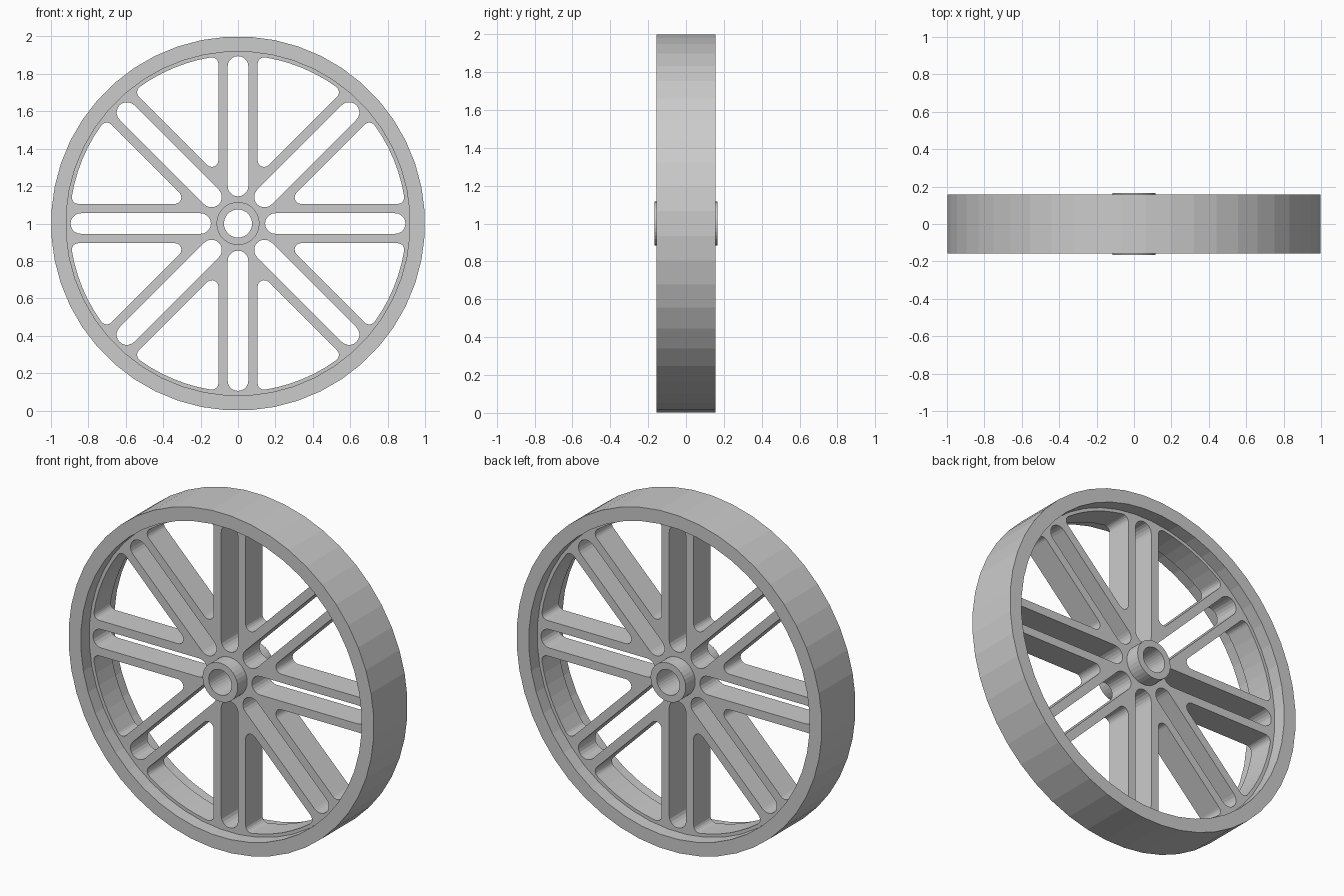
import bpy
from math import pi, sin, asin, radians
from mathutils import Vector, Matrix

cube = bpy.data.objects.get("Cube")
if cube:
    bpy.data.objects.remove(cube, do_unlink=True)

SPOKES = 8
SLOT_HALF = 0.055      # half the gap between paired bars
BAR_EDGE = 0.105       # outer side of each bar from the spoke axis
SLOT_IN, SLOT_OUT = 0.145, 0.895
WINDOW_R = 0.9
FILLET = 0.035


def polar(r, a):
    return Matrix.Rotation(a, 2) @ Vector((r, 0))


def arc(centre, r, start, end, steps):
    return [centre + polar(r, start + (end - start) * i / steps)
            for i in range(steps + 1)]


def circle(r, steps, phase=0):
    return arc(Vector((0, 0)), r, phase, phase + 2 * pi, steps)[:-1]


def turned(points, angle):
    return [Matrix.Rotation(angle, 2) @ p for p in points]


def extruded(name, outlines, depth):
    """Fill nested outlines and extrude them along y."""
    curve = bpy.data.curves.new(name, "CURVE")
    curve.dimensions = "2D"
    curve.fill_mode = "BOTH"
    curve.extrude = depth / 2
    for points in outlines:
        spline = curve.splines.new("POLY")
        spline.points.add(len(points) - 1)
        for target, p in zip(spline.points, points):
            target.co = (p.x, p.y, 0, 1)
        spline.use_cyclic_u = True
        spline.use_smooth = False
    obj = bpy.data.objects.new(name, curve)
    bpy.context.collection.objects.link(obj)
    obj.rotation_euler.x = pi / 2
    obj.location.z = 1
    bpy.ops.object.select_all(action="DESELECT")
    obj.select_set(True)
    bpy.context.view_layer.objects.active = obj
    bpy.ops.object.convert(target="MESH")
    return obj


def slot():
    """Round-ended gap along +x."""
    inner = Vector((SLOT_IN + SLOT_HALF, 0))
    outer = Vector((SLOT_OUT - SLOT_HALF, 0))
    return (arc(outer, SLOT_HALF, -pi / 2, pi / 2, 10)
            + arc(inner, SLOT_HALF, pi / 2, 3 * pi / 2, 10))


def window():
    """Wedge opening between two spokes with filleted corners, along +x."""
    half = pi / SPOKES
    offset = BAR_EDGE + FILLET
    reach = WINDOW_R - FILLET
    b = half - asin(offset / reach)
    normal = half + pi / 2
    return (arc(Vector((0, 0)), WINDOW_R, -b, b, 6)
            + arc(polar(reach, b), FILLET, b, normal, 6)[1:]
            + arc(Vector((offset / sin(half), 0)), FILLET, normal, 2 * pi - normal, 8)
            + arc(polar(reach, -b), FILLET, 2 * pi - normal, 2 * pi - b, 6)[:-1])


# Rim
phase = radians(3.75)
extruded("rim", [circle(1, 48, phase), circle(0.92, 48, phase)], 0.314)

# Spoked web: paired bars left between slots and windows
step = 2 * pi / SPOKES
openings = []
for i in range(SPOKES):
    openings.append(turned(slot(), i * step))
    openings.append(turned(window(), (i + 0.5) * step))
extruded("spoked_web", [circle(0.925, 48, phase), circle(0.09, 32)] + openings, 0.157)

# Hub
extruded("hub", [circle(0.115, 32), circle(0.075, 32)], 0.334)
